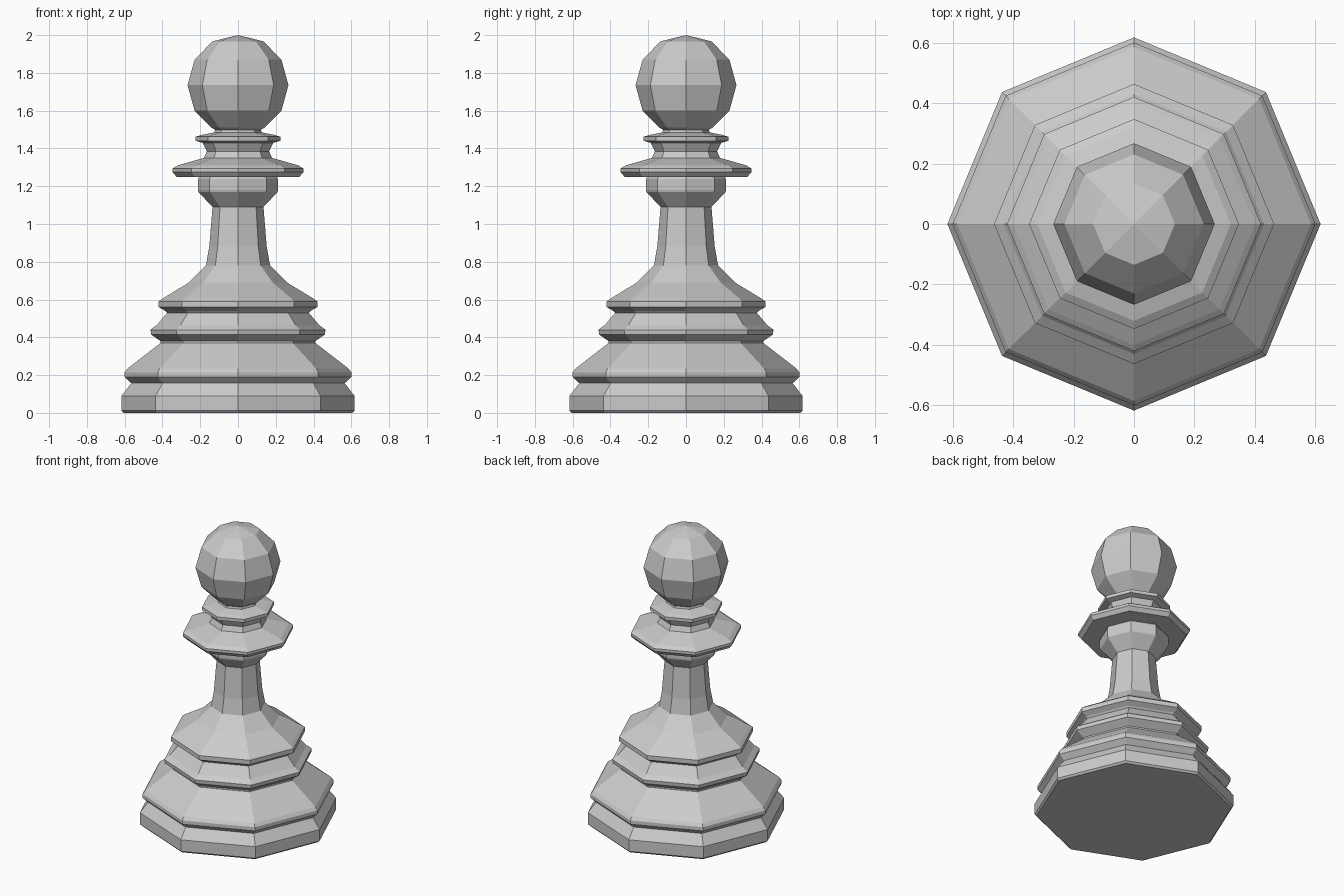
import bpy, bmesh
from math import cos, sin, pi

if "Cube" in bpy.data.objects:
    bpy.data.objects.remove(bpy.data.objects["Cube"])

SIDES = 8


def lathe(name, profile):
    """Revolve (radius, height) points into a closed faceted solid."""
    bm = bmesh.new()
    rings = []
    for r, z in profile:
        if r == 0:
            rings.append([bm.verts.new((0, 0, z))])
        else:
            rings.append([bm.verts.new((r * cos(2 * pi * i / SIDES),
                                        r * sin(2 * pi * i / SIDES), z))
                          for i in range(SIDES)])
    for a, b in zip(rings, rings[1:]):
        for i in range(SIDES):
            j = (i + 1) % SIDES
            if len(b) == 1:
                bm.faces.new((a[i], a[j], b[0]))
            else:
                bm.faces.new((a[i], a[j], b[j], b[i]))
    for ring in (rings[0], rings[-1]):
        if len(ring) > 1:
            bm.faces.new(ring)
    bmesh.ops.recalc_face_normals(bm, faces=bm.faces)
    mesh = bpy.data.meshes.new(name)
    bm.to_mesh(mesh)
    bm.free()
    obj = bpy.data.objects.new(name, mesh)
    bpy.context.collection.objects.link(obj)
    return obj


# one continuous turned body, assembled from the profiles of its parts
foot = [(0.605, 0), (0.617, 0.012), (0.617, 0.09), (0.565, 0.157),
        (0.60, 0.19), (0.60, 0.215), (0.585, 0.235)]
steps = [(0.41, 0.37), (0.41, 0.38), (0.46, 0.415), (0.463, 0.44),
         (0.43, 0.465), (0.375, 0.53), (0.385, 0.54), (0.42, 0.56),
         (0.42, 0.59), (0.40, 0.605)]
stem = [(0.26, 0.69), (0.17, 0.78), (0.152, 0.88), (0.135, 1.09),
        (0.21, 1.17), (0.213, 1.18), (0.213, 1.238), (0.205, 1.25)]
collar = [(0.325, 1.25), (0.347, 1.275), (0.347, 1.293), (0.32, 1.31),
          (0.18, 1.35), (0.165, 1.385), (0.187, 1.43), (0.225, 1.44),
          (0.225, 1.462), (0.19, 1.472), (0.125, 1.485), (0.12, 1.505)]
lathe("pawn_body", foot + steps + stem + collar)

# faceted ball on top
lathe("head", [(0.12, 1.498), (0.14, 1.51), (0.23, 1.60), (0.267, 1.735),
               (0.23, 1.87), (0.135, 1.967), (0, 2.0)])
